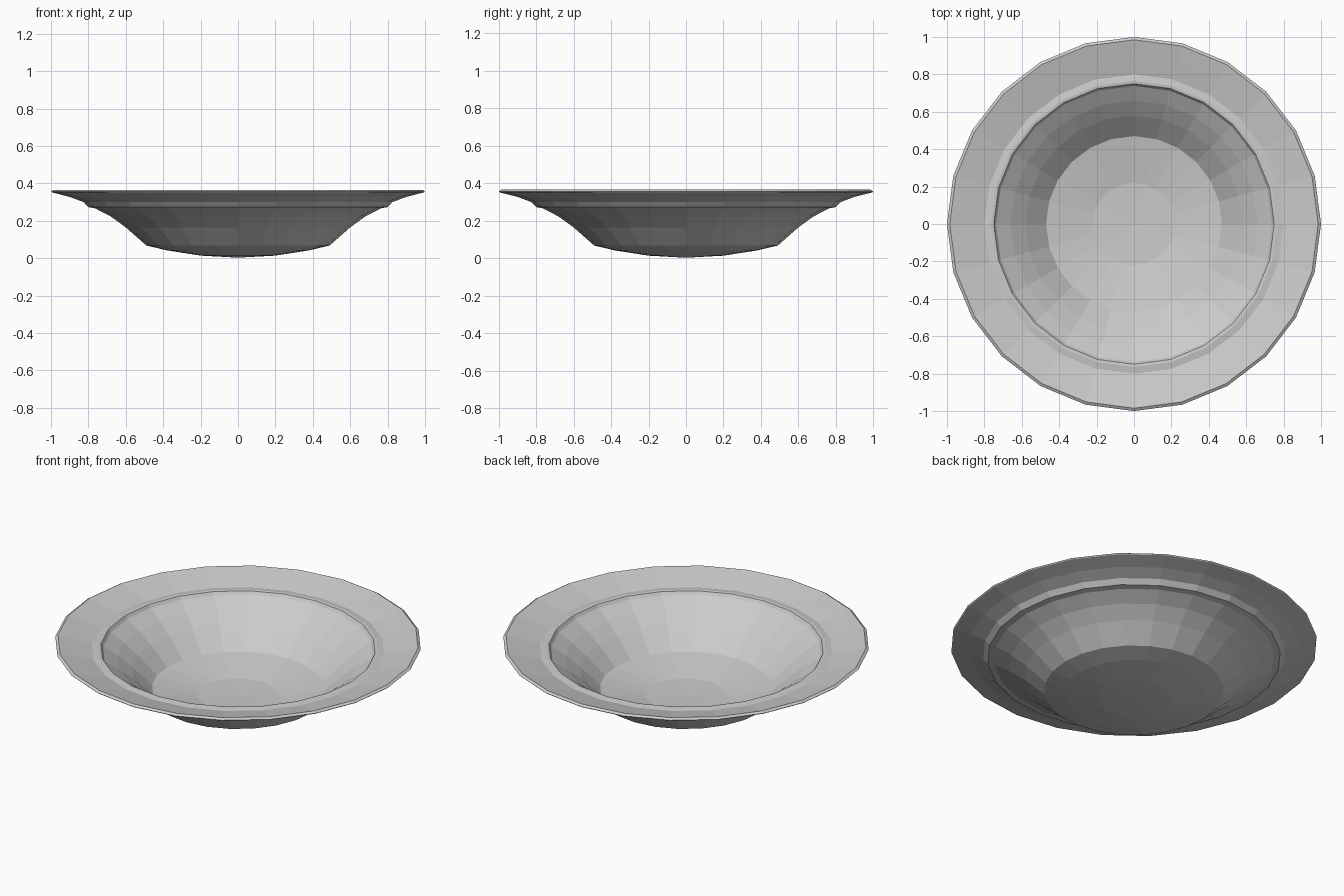
import bpy, bmesh
from math import pi

if "Cube" in bpy.data.objects:
    bpy.data.objects.remove(bpy.data.objects["Cube"])

SIDES = 24

# Closed cross-section (radius, height): outside from the base up, then inside back down
PROFILE = [
    # underside and outer wall
    (0, 0.003), (0.2, 0.014), (0.38, 0.042), (0.49, 0.068),
    (0.60, 0.165), (0.68, 0.223), (0.765, 0.267), (0.80, 0.273), (0.825, 0.300),
    # flared brim and lip
    (0.90, 0.328), (0.995, 0.352), (1.0, 0.357), (0.985, 0.366), (0.90, 0.345),
    # raised bead and inner wall
    (0.80, 0.320), (0.765, 0.325), (0.75, 0.323), (0.738, 0.305),
    (0.66, 0.254), (0.58, 0.191), (0.47, 0.088),
    # inside floor
    (0.22, 0.042), (0, 0.035),
]


def lathe(name, profile, sides):
    bm = bmesh.new()
    verts = [bm.verts.new((r, 0, z)) for r, z in profile]
    edges = [bm.edges.new(pair) for pair in zip(verts, verts[1:])]
    bmesh.ops.spin(bm, geom=verts + edges, cent=(0, 0, 0), axis=(0, 0, 1),
                   angle=2 * pi, steps=sides, use_duplicate=False)
    bmesh.ops.remove_doubles(bm, verts=bm.verts, dist=0.0005)
    bmesh.ops.recalc_face_normals(bm, faces=bm.faces)
    mesh = bpy.data.meshes.new(name)
    bm.to_mesh(mesh)
    bm.free()
    obj = bpy.data.objects.new(name, mesh)
    bpy.context.collection.objects.link(obj)
    return obj


# Faceted wide-brimmed bowl
lathe("bowl", PROFILE, SIDES)
